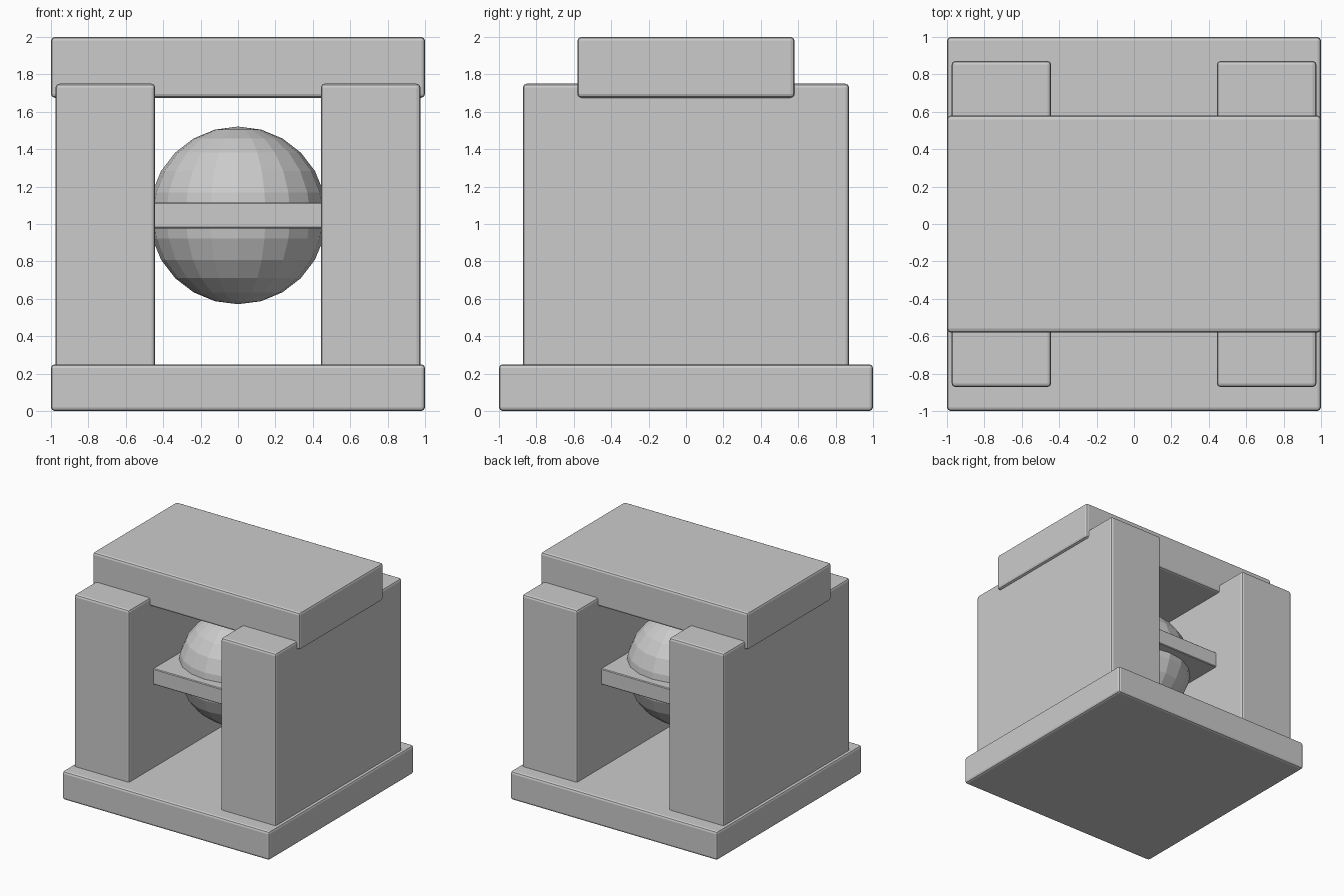
import bpy

if "Cube" in bpy.data.objects:
    bpy.data.objects.remove(bpy.data.objects["Cube"])


def block(name, lo, hi, bevel=0.02, segments=2):
    """Box between two corners with softened edges."""
    centre = [(a + b) / 2 for a, b in zip(lo, hi)]
    bpy.ops.mesh.primitive_cube_add(size=1, location=centre)
    ob = bpy.context.object
    ob.name = name
    ob.scale = [b - a for a, b in zip(lo, hi)]
    bpy.ops.object.transform_apply(location=False, rotation=False, scale=True)
    mod = ob.modifiers.new("soft_edges", 'BEVEL')
    mod.width = bevel
    mod.segments = segments
    return ob


# Square base slab and top slab
block("base_slab", (-1, -1, 0), (1, 1, 0.25))
block("top_slab", (-1, -0.58, 1.675), (1, 0.58, 2.0))

# Two side walls, sunk slightly into the base
for name, x0, x1 in (("left_wall", -0.975, -0.443), ("right_wall", 0.443, 0.975)):
    block(name, (x0, -0.872, 0.2), (x1, 0.872, 1.75))

# Plate bridging the walls through the middle of the ball
block("middle_plate", (-0.475, -0.535, 0.977), (0.475, 0.535, 1.115), 0.006, 1)

# Faceted ball
bpy.ops.mesh.primitive_uv_sphere_add(segments=20, ring_count=12, radius=0.475,
                                     location=(0, 0, 1.046))
bpy.context.object.name = "ball"
